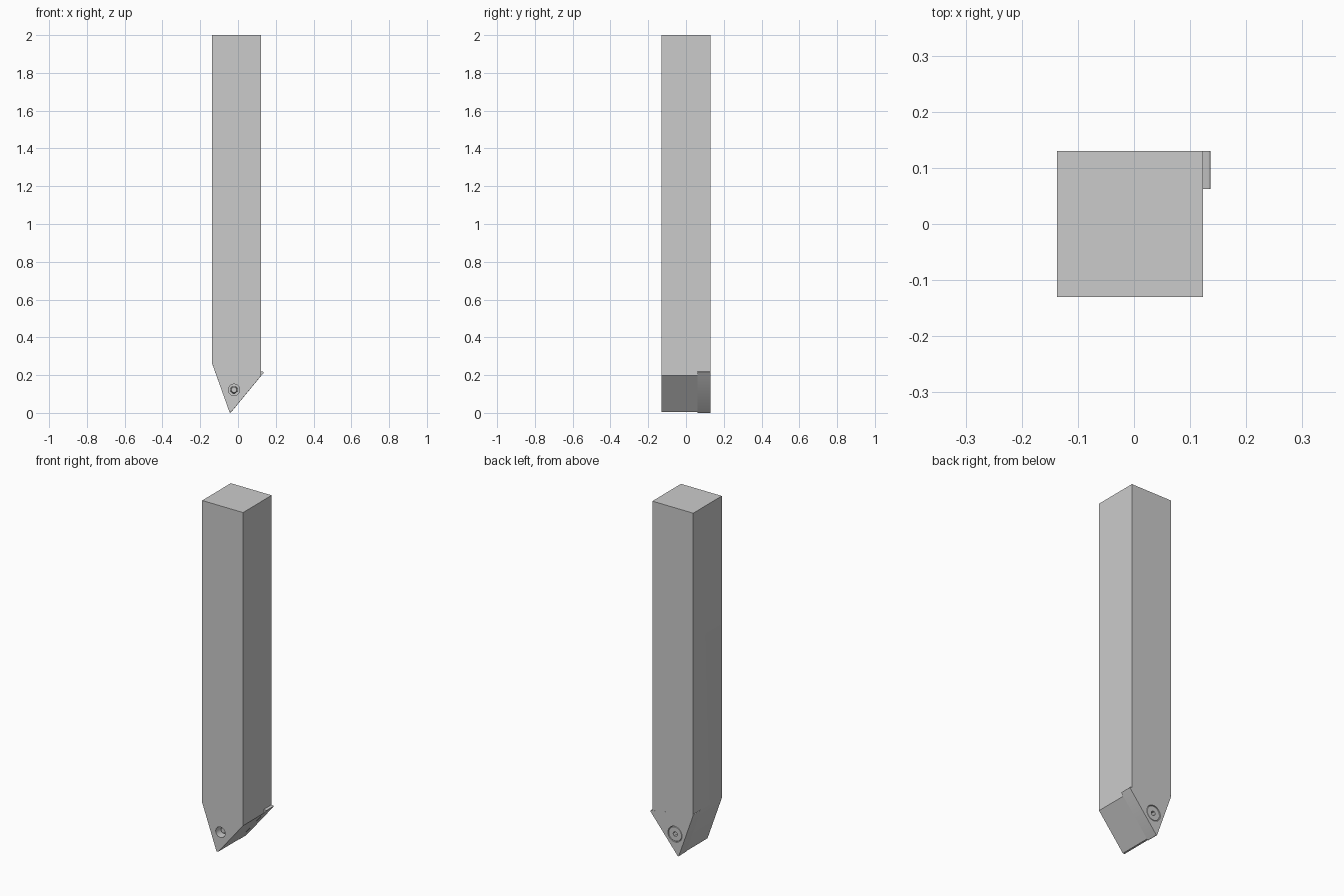
import bpy, bmesh, math
from mathutils import Vector

if "Cube" in bpy.data.objects:
    bpy.data.objects.remove(bpy.data.objects["Cube"])

SX, SZ = -0.021, 0.122      # screw axis (x, z)
BACK, FRONT, SEAT = 0.13, -0.13, 0.062


def make_object(name, bm):
    bmesh.ops.recalc_face_normals(bm, faces=bm.faces)
    mesh = bpy.data.meshes.new(name)
    bm.to_mesh(mesh)
    bm.free()
    ob = bpy.data.objects.new(name, mesh)
    bpy.context.collection.objects.link(ob)
    return ob


def prism(name, pts, y0, y1):
    """Extrude an x-z outline along y."""
    bm = bmesh.new()
    face = bm.faces.new([bm.verts.new((x, y0, z)) for x, z in pts])
    ext = bmesh.ops.extrude_face_region(bm, geom=[face])
    verts = [g for g in ext["geom"] if isinstance(g, bmesh.types.BMVert)]
    bmesh.ops.translate(bm, verts=verts, vec=(0, y1 - y0, 0))
    return make_object(name, bm)


def lathe(name, profile, segs=40):
    """Solid of revolution round the screw axis; profile is (radius, y)."""
    bm = bmesh.new()
    rings = [[bm.verts.new((SX + r * math.cos(math.tau * i / segs), y,
                            SZ + r * math.sin(math.tau * i / segs)))
              for i in range(segs)] for r, y in profile]
    for a, b in zip(rings, rings[1:]):
        for i in range(segs):
            j = (i + 1) % segs
            bm.faces.new((a[i], a[j], b[j], b[i]))
    bm.faces.new(rings[0])
    bm.faces.new(rings[-1])
    return make_object(name, bm)


def cut(target, cutter):
    mod = target.modifiers.new("cut", 'BOOLEAN')
    mod.operation = 'DIFFERENCE'
    mod.solver = 'EXACT'
    mod.object = cutter
    cutter.hide_render = True
    cutter.hide_set(True)


def rounded(centres, r, steps=5):
    """Outline of a counter-clockwise polygon with rounded corners."""
    pts, n = [], len(centres)
    c = [Vector(p) for p in centres]
    for i in range(n):
        d0, d1 = c[i] - c[i - 1], c[(i + 1) % n] - c[i]
        a0 = math.atan2(d0.y, d0.x) - math.pi / 2
        turn = (math.atan2(d1.y, d1.x) - math.pi / 2 - a0) % math.tau
        for k in range(steps + 1):
            a = a0 + turn * k / steps
            pts.append((c[i].x + r * math.cos(a), c[i].y + r * math.sin(a)))
    return pts


# square shank with a pointed nose
holder = prism("tool_holder", [(-0.137, 2), (-0.137, 0.262), (-0.046, 0.006),
                               (-0.035, 0.006), (0.123, 0.198), (0.123, 2)],
               FRONT, BACK)
# pocket that seats the insert, and the screw hole
cut(holder, prism("pocket_cutter", [(-0.3, 0.296), (-0.3, -0.1), (0.3, -0.1),
                                    (0.3, 0.188)], SEAT, 0.3))
cut(holder, lathe("hole_cutter", [(0.03, -0.2), (0.03, 0.1)]))

# triangular cutting insert with countersunk hole
insert = prism("cutting_insert", rounded([(-0.041, 0.004), (0.132, 0.214),
                                          (-0.133, 0.262)], 0.004), SEAT, BACK)
cut(insert, lathe("countersink_cutter", [(0.019, 0.0), (0.019, 0.09),
                                         (0.045, BACK - 0.004), (0.045, 0.2)]))

# clamp screw with hex socket
screw = lathe("clamp_screw", [(0.014, -0.105), (0.018, -0.1), (0.018, 0.09),
                              (0.042, 0.122), (0.042, 0.126), (0.040, 0.128)])
cut(screw, lathe("socket_cutter", [(0.014, 0.1), (0.014, 0.2)], 6))

# smooth only the round surfaces
for ob in (holder, insert, screw):
    bpy.context.view_layer.objects.active = ob
    for o in bpy.context.selected_objects:
        o.select_set(False)
    ob.select_set(True)
    for m in list(ob.modifiers):
        bpy.ops.object.modifier_apply(modifier=m.name)
    bpy.ops.object.shade_smooth_by_angle(angle=math.radians(28))
